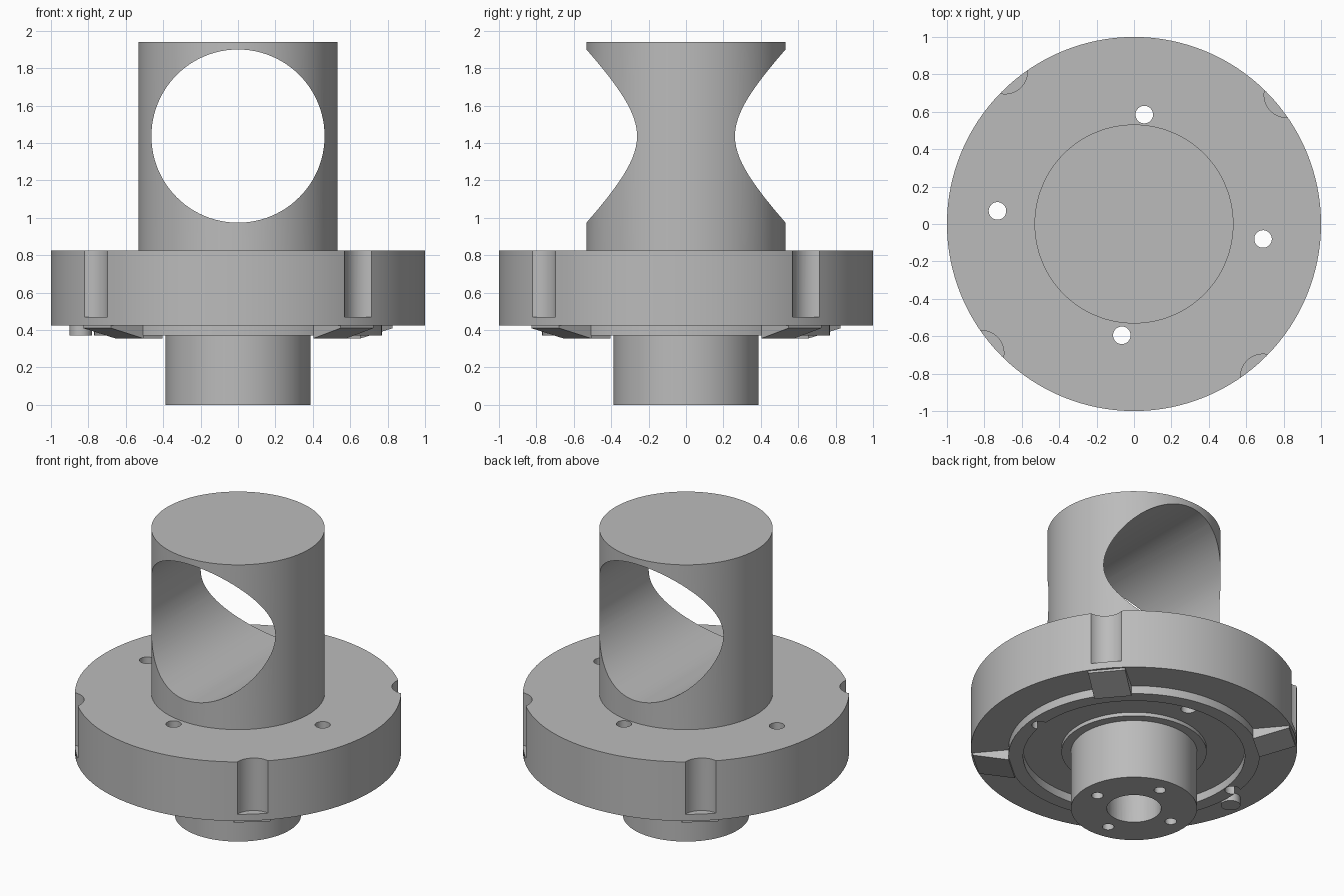
import bpy, bmesh, math
from mathutils import Matrix, Vector

cube = bpy.data.objects.get("Cube")
if cube:
    bpy.data.objects.remove(cube, do_unlink=True)

steel = bpy.data.materials.new("steel_grey")
steel.use_nodes = True
GREY = (0.5, 0.5, 0.5, 1)
steel.diffuse_color = GREY
steel.node_tree.nodes["Principled BSDF"].inputs["Base Color"].default_value = GREY

TURN = math.radians(40.2)      # angle of the first notch and key
QUARTERS = [TURN + i * math.pi / 2 for i in range(4)]


def make(name, bm):
    bmesh.ops.recalc_face_normals(bm, faces=bm.faces)
    mesh = bpy.data.meshes.new(name)
    bm.to_mesh(mesh)
    bm.free()
    mesh.materials.append(steel)
    ob = bpy.data.objects.new(name, mesh)
    bpy.context.collection.objects.link(ob)
    return ob


def lathe(name, profile, sides=128):
    """Spin a profile of (radius, z) points around the z axis."""
    bm = bmesh.new()
    verts = [bm.verts.new((r, 0, z)) for r, z in profile]
    edges = [bm.edges.new(pair) for pair in zip(verts, verts[1:])]
    bmesh.ops.spin(bm, geom=verts + edges, cent=(0, 0, 0), axis=(0, 0, 1),
                   angle=2 * math.pi, steps=sides, use_merge=True)
    bmesh.ops.remove_doubles(bm, verts=bm.verts, dist=1e-5)
    return make(name, bm)


def add_rod(bm, radius, start, end, sides=40):
    a, b = Vector(start), Vector(end)
    spin = (b - a).to_track_quat('Z', 'Y').to_matrix().to_4x4()
    bmesh.ops.create_cone(bm, cap_ends=True, segments=sides, radius1=radius,
                          radius2=radius, depth=(b - a).length,
                          matrix=Matrix.Translation((a + b) / 2) @ spin)


def cut(ob, rods):
    """Drill a list of (radius, start, end, sides) rods out of an object."""
    bm = bmesh.new()
    for rod in rods:
        add_rod(bm, *rod)
    cutter = make(ob.name + "_cutter", bm)
    cutter.hide_render = True
    mod = ob.modifiers.new("holes", 'BOOLEAN')
    mod.operation, mod.solver, mod.object = 'DIFFERENCE', 'EXACT', cutter
    bpy.context.view_layer.objects.active = ob
    bpy.ops.object.modifier_apply(modifier=mod.name)
    bpy.data.objects.remove(cutter, do_unlink=True)


def smooth(ob):
    bpy.ops.object.select_all(action='DESELECT')
    ob.select_set(True)
    bpy.context.view_layer.objects.active = ob
    bpy.ops.object.shade_smooth_by_angle(angle=math.radians(30))


# Flange with a raised ring and a low collar underneath
flange = lathe("flange", [(0, 0.4), (0.445, 0.4), (0.445, 0.425), (0.68, 0.425),
                          (0.68, 0.37), (0.77, 0.37), (0.77, 0.425), (1, 0.425),
                          (1, 0.825), (0, 0.825)])
drills = [(0.047, (x, y, 0.2), (x, y, 1), 32) for x, y in
          ((0.055, 0.585), (-0.73, 0.07), (-0.065, -0.595), (0.69, -0.08))]
for a in QUARTERS:
    x, y = 1.068 * math.cos(a), 1.068 * math.sin(a)
    drills.append((0.12, (x, y, 0.47), (x, y, 1), 48))
cut(flange, drills)
smooth(flange)

# Post with a wide cross bore
post = lathe("post", [(0, 0.81), (0.532, 0.81), (0.532, 1.94), (0, 1.94)])
cut(post, [(0.463, (0, -1, 1.437), (0, 1, 1.437), 96)])
smooth(post)

# Lower boss with a centre bore and four screw holes
boss = lathe("boss", [(0, 0), (0.387, 0), (0.387, 0.41), (0, 0.41)])
drills = [(0.167, (0, 0, -0.1), (0, 0, 0.35), 48)]
for a in QUARTERS:
    x, y = 0.275 * math.cos(a + math.pi / 4), 0.275 * math.sin(a + math.pi / 4)
    drills.append((0.036, (x, y, -0.1), (x, y, 0.3), 24))
cut(boss, drills)
smooth(boss)

# Sloping keys under the flange, thicker toward the middle
SECTION = [(0.76, 0.44), (0.76, 0.355), (0.985, 0.41), (0.985, 0.44)]
for i, a in enumerate(QUARTERS):
    bm = bmesh.new()
    face = bm.faces.new([bm.verts.new((r, -0.115, z)) for r, z in SECTION])
    side = bmesh.ops.extrude_face_region(bm, geom=[face])["geom"]
    moved = [v for v in side if isinstance(v, bmesh.types.BMVert)]
    bmesh.ops.translate(bm, verts=moved, vec=(0, 0.23, 0))
    bmesh.ops.rotate(bm, verts=bm.verts, cent=(0, 0, 0),
                     matrix=Matrix.Rotation(a, 3, 'Z'))
    make(f"key_{i + 1}", bm)

# Small locating pin under the flange
bm = bmesh.new()
add_rod(bm, 0.06, (-0.84, -0.08, 0.37), (-0.84, -0.08, 0.45))
smooth(make("locating_pin", bm))
